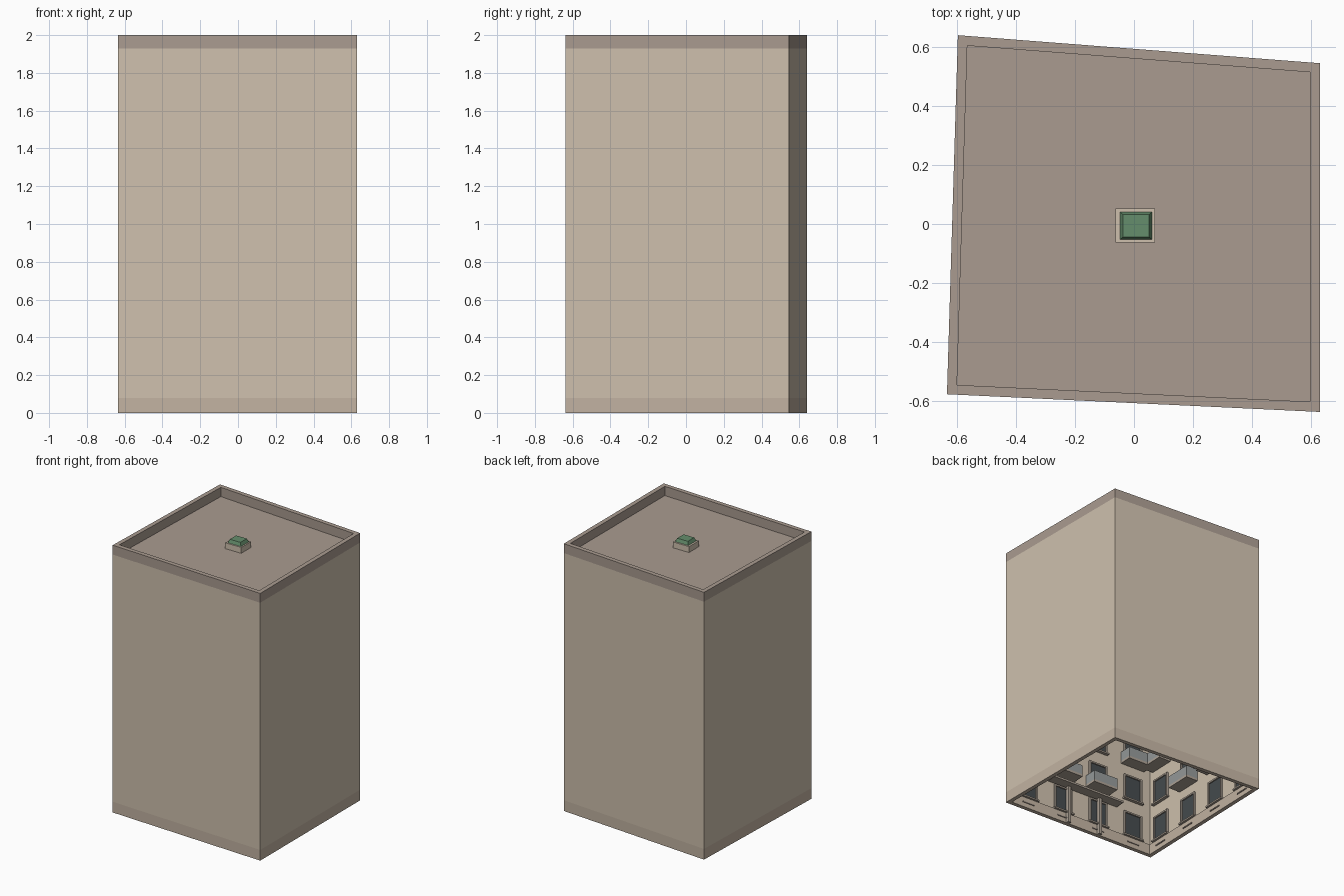
import bpy, bmesh
from mathutils import Vector, Matrix

if "Cube" in bpy.data.objects:
    bpy.data.objects.remove(bpy.data.objects["Cube"])

CORNERS = [Vector(c) for c in ((-.634, -.577), (.63, -.637), (.63, .545), (-.597, .64))]
FLOORS, FLOOR_H, COLS = 6, .295, 4
WALL_T, PLINTH_T, RIM_T = .022, .03, .033


def material(name, r, g, b):
    m = bpy.data.materials.new(name)
    m.diffuse_color = (r, g, b, 1)
    m.use_nodes = True
    m.node_tree.nodes["Principled BSDF"].inputs["Base Color"].default_value = m.diffuse_color
    return m


PLASTER = material("plaster", .62, .53, .42)
STONE = material("stone", .40, .33, .28)
BASE = material("base_stone", .54, .45, .36)
GLASS = material("window_glass", .06, .07, .075)
GREEN = material("skylight_glass", .13, .27, .15)
TRIM = material("trim", .42, .36, .30)
PANEL = material("balcony_panel", .30, .32, .32)


def finish(name, bm, mat):
    bmesh.ops.recalc_face_normals(bm, faces=bm.faces)
    me = bpy.data.meshes.new(name)
    bm.to_mesh(me)
    bm.free()
    ob = bpy.data.objects.new(name, me)
    me.materials.append(mat)
    bpy.context.collection.objects.link(ob)
    return ob


def box(bm, m, x0, x1, y0, y1, z0, z1):
    s = Matrix.Diagonal((x1 - x0, y1 - y0, z1 - z0, 1))
    t = Matrix.Translation(((x0 + x1) / 2, (y0 + y1) / 2, (z0 + z1) / 2))
    return bmesh.ops.create_cube(bm, size=1, matrix=m @ t @ s)["verts"]


def inset(d):
    # mitred inward offset of the footprint
    out = []
    for i, p in enumerate(CORNERS):
        a = (p - CORNERS[i - 1]).normalized()
        b = (CORNERS[(i + 1) % 4] - p).normalized()
        out.append(p + (b - a) * (d / a.cross(b)))
    return out


def ring(name, t, z0, z1, mat, hole=True):
    # closed band following the crooked footprint, or a slab when hole is False
    bm = bmesh.new()
    loops = [[bm.verts.new((p.x, p.y, z)) for p in inset(d)]
             for d, z in (((0, z0), (0, z1), (t, z1), (t, z0)) if hole else ((t, z0), (t, z1)))]
    n = len(loops)
    for k in range(n if hole else 1):
        for i in range(4):
            j = (i + 1) % 4
            a, b = loops[k], loops[(k + 1) % n]
            bm.faces.new((a[i], a[j], b[j], b[i]))
    if not hole:
        for lp in loops:
            bm.faces.new(lp)
    return finish(name, bm, mat)


# Shell: plinth, walls, parapet, roof deck; open underneath
ring("plinth", PLINTH_T, 0, .08, BASE)
ring("walls", WALL_T, .08, 1.93, PLASTER)
ring("parapet", RIM_T, 1.93, 2.0, STONE)
ring("roof_deck", .001, 1.92, 1.931, STONE, hole=False)

# Roof skylight: curb and tapered glass lid
I = Matrix.Identity(4)
bm = bmesh.new()
box(bm, I, -.062, .071, -.063, .053, 1.93, 1.975)
finish("skylight_curb", bm, PLASTER)
bm = bmesh.new()
for v in box(bm, I, -.048, .061, -.053, .041, 1.975, 2.0):
    if v.co.z > 1.99:
        v.co.x = .0065 + (v.co.x - .0065) * .8
        v.co.y = -.006 + (v.co.y + .006) * .8
finish("skylight_lid", bm, GREEN)

# Facade details on the inward faces of all four walls
parts = {k: bmesh.new() for k in ("window_frames", "window_panes", "sills", "balcony_slabs",
                                  "balcony_panels", "porch", "plinth_vents")}
for i, p in enumerate(CORNERS):
    q = CORNERS[(i + 1) % 4]
    u = (q - p).normalized()
    length = (q - p).length
    m = Matrix(((u.x, -u.y, 0, p.x), (u.y, u.x, 0, p.y), (0, 0, 1, 0), (0, 0, 0, 1)))
    y = WALL_T - .002
    for c in range(COLS):
        cx = length / 2 + (c - 1.5) * .305
        for f in range(FLOORS):
            z0 = .09 + f * FLOOR_H
            z1, w, b = z0 + .175, .065, .012
            box(parts["window_panes"], m, cx - w, cx + w, y, y + .006, z0, z1)
            # jambs, head and sill
            for s in (-1, 1):
                xs = sorted((cx + s * w, cx + s * (w + b)))
                box(parts["window_frames"], m, *xs, y, y + .016, z0, z1)
            box(parts["window_frames"], m, cx - w - b, cx + w + b, y, y + .016, z1, z1 + b)
            box(parts["sills"], m, cx - w - .02, cx + w + .02, y, y + .026, z0 - .012, z0)
            # balconies alternate between inner and outer columns
            if f and (f % 2 == 1) == (c in (1, 2)):
                h, d = .1, .1
                box(parts["balcony_slabs"], m, cx - h, cx + h, y, y + d, z0 - .03, z0 - .012)
                g = parts["balcony_panels"]
                box(g, m, cx - h, cx + h, y + d - .006, y + d, z0 - .012, z0 + .06)
                for s in (-1, 1):
                    xs = sorted((cx + s * h, cx + s * (h - .006)))
                    box(g, m, *xs, y, y + d - .006, z0 - .012, z0 + .06)
        box(parts["plinth_vents"], m, cx - .05, cx + .05, PLINTH_T - .002, PLINTH_T + .006, .035, .043)
    # entrance canopy with two posts on the front wall
    if i == 0:
        cx = length / 2 - .02
        g = parts["porch"]
        box(g, m, cx - .3, cx + .3, y, y + .08, .285, .30)
        for s in (-1, 1):
            px = cx + s * .135
            box(g, m, px - .012, px + .012, y, y + .035, 0, .285)

MATS = {"window_panes": GLASS, "balcony_panels": PANEL, "window_frames": TRIM,
        "sills": TRIM, "balcony_slabs": TRIM, "porch": TRIM, "plinth_vents": STONE}
for name, b in parts.items():
    finish(name, b, MATS[name])
